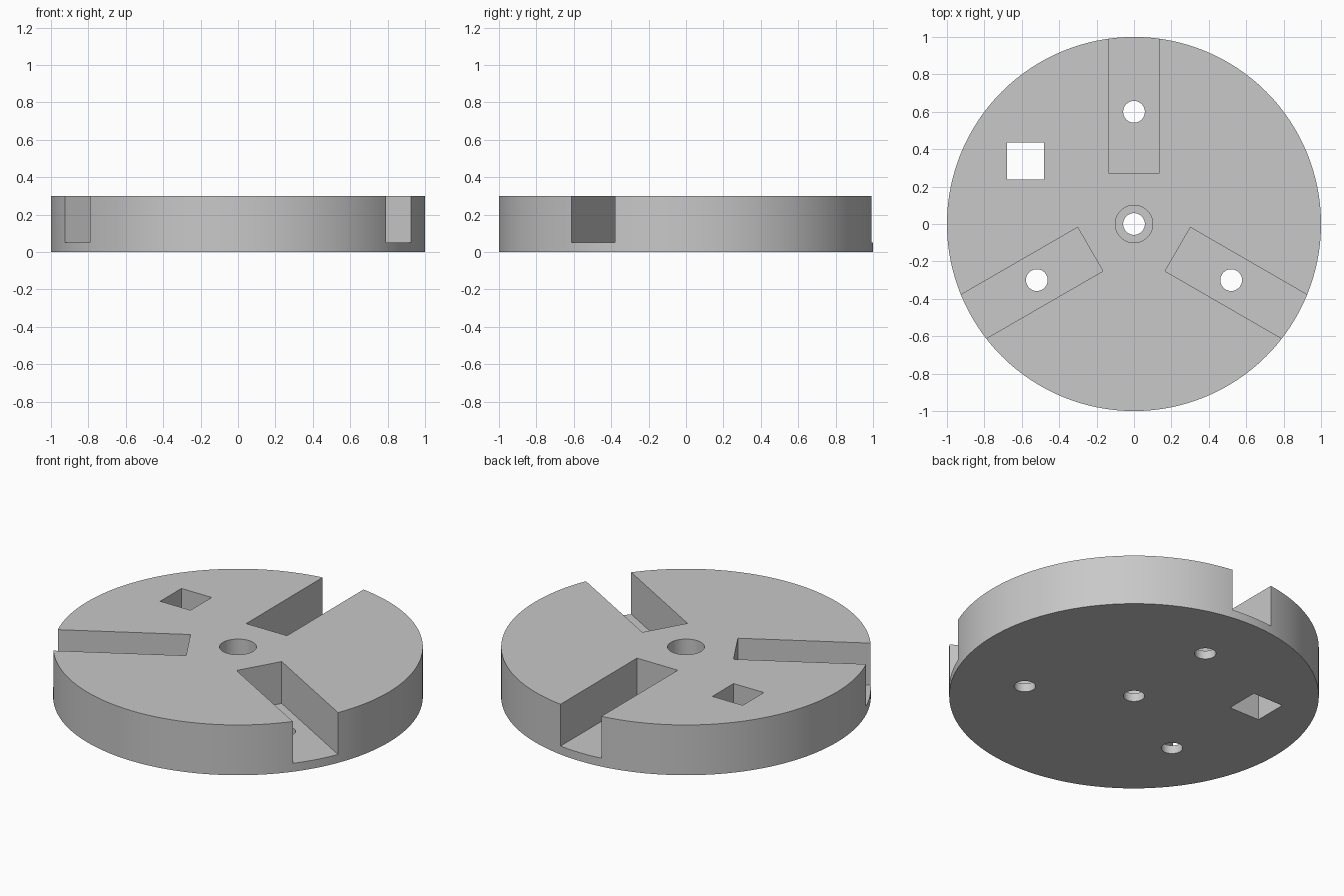
import bpy
import math
from mathutils import Matrix, Vector

default = bpy.data.objects.get("Cube")
if default:
    bpy.data.objects.remove(default, do_unlink=True)

HEIGHT = 0.3
FLOOR = 0.05        # thickness left under the slots and the counterbore
HOLE = 0.058
BOLT_CIRCLE = 0.6

# Single grey material
grey = bpy.data.materials.new("light grey")
grey.use_nodes = True
colour = (0.58, 0.58, 0.58, 1)
grey.diffuse_color = colour
grey.node_tree.nodes["Principled BSDF"].inputs["Base Color"].default_value = colour


def cylinder(name, radius, z0, z1, x=0, y=0, sides=64):
    bpy.ops.mesh.primitive_cylinder_add(vertices=sides, radius=radius, depth=z1 - z0,
                                        location=(x, y, (z0 + z1) / 2))
    obj = bpy.context.object
    obj.name = name
    obj.data.materials.append(grey)
    return obj


def box(name, low, high, turn=0):
    low, high = Vector(low), Vector(high)
    bpy.ops.mesh.primitive_cube_add(size=1)
    obj = bpy.context.object
    obj.name = name
    obj.data.transform(Matrix.Rotation(turn, 4, "Z")
                       @ Matrix.Translation((low + high) / 2)
                       @ Matrix.Diagonal((*(high - low), 1)))
    obj.data.materials.append(grey)
    return obj


# Round plate
plate = cylinder("round_plate", 1, 0, HEIGHT, sides=128)

# Central bore with counterbore, and square through hole
cutters = [
    cylinder("counterbore_cutter", 0.1, FLOOR, 0.5),
    cylinder("bore_cutter", HOLE, -0.2, 0.5),
    box("square_hole_cutter", (-0.68, 0.237, -0.2), (-0.48, 0.437, 0.5)),
]

# Three radial slots, each with a bolt hole through its floor
for i in range(3):
    turn = i * math.tau / 3
    cutters.append(box("slot_cutter", (-0.135, 0.27, FLOOR), (0.135, 1.3, 0.5), turn))
    cutters.append(cylinder("bolt_hole_cutter", HOLE, -0.2, 0.5,
                            -BOLT_CIRCLE * math.sin(turn), BOLT_CIRCLE * math.cos(turn)))

# Cut everything out of the plate
bpy.ops.object.select_all(action="DESELECT")
plate.select_set(True)
bpy.context.view_layer.objects.active = plate
for cutter in cutters:
    cutter.hide_render = True
    cut = plate.modifiers.new(cutter.name, "BOOLEAN")
    cut.operation = "DIFFERENCE"
    cut.solver = "EXACT"
    cut.object = cutter
    bpy.ops.object.modifier_apply(modifier=cut.name)
for cutter in cutters:
    bpy.data.objects.remove(cutter, do_unlink=True)

# Smooth round walls, sharp edges
bpy.ops.object.shade_smooth_by_angle(angle=math.radians(30))
